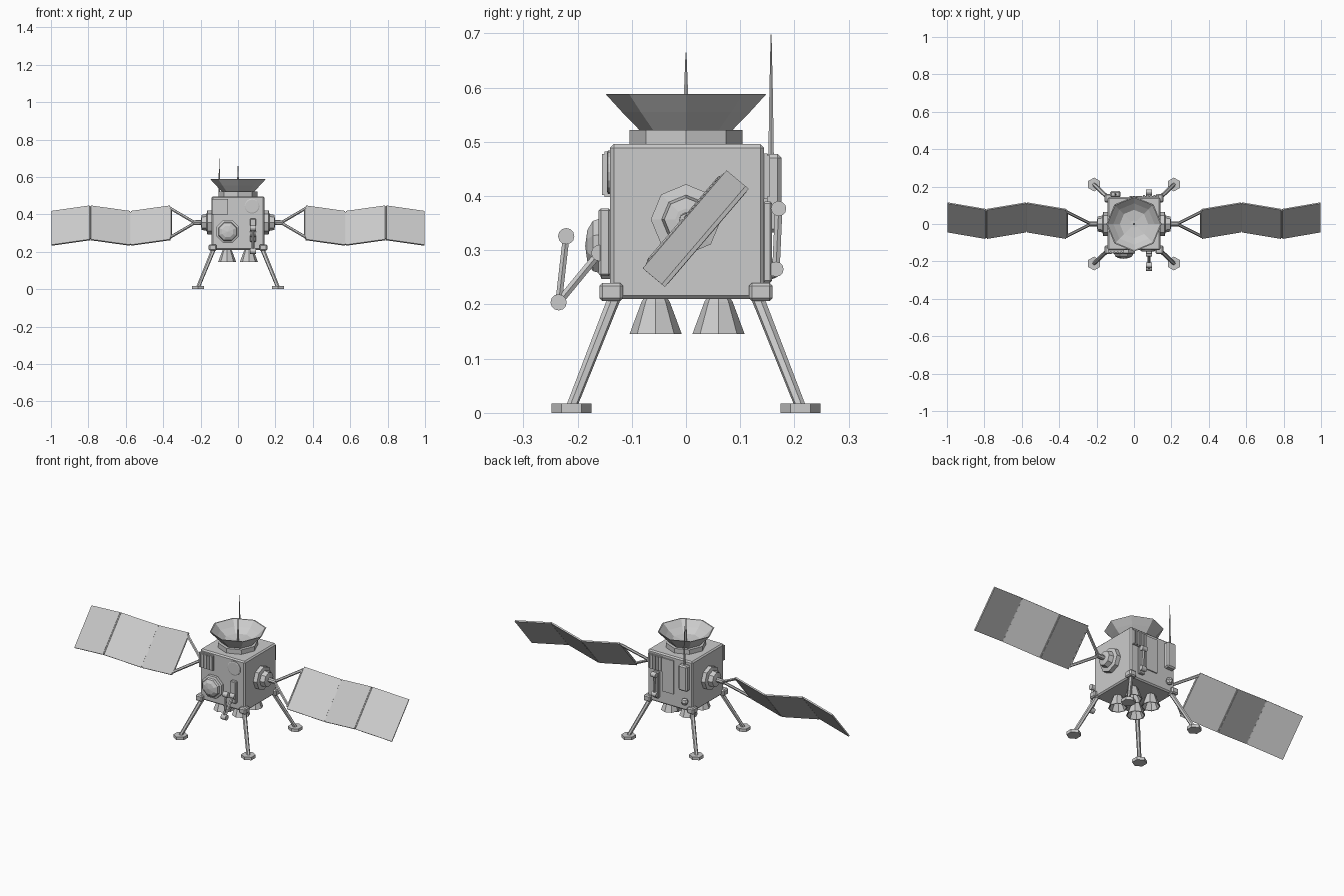
import bpy, bmesh, math
from mathutils import Vector, Matrix

cube = bpy.data.objects.get("Cube")
if cube:
    bpy.data.objects.remove(cube, do_unlink=True)

grey = bpy.data.materials.new("light grey")
grey.use_nodes = True
grey.diffuse_color = (0.6, 0.6, 0.6, 1)
grey.node_tree.nodes["Principled BSDF"].inputs["Base Color"].default_value = (0.6, 0.6, 0.6, 1)


def finish(name, bm):
    bmesh.ops.remove_doubles(bm, verts=bm.verts, dist=1e-5)
    bmesh.ops.recalc_face_normals(bm, faces=bm.faces)
    mesh = bpy.data.meshes.new(name)
    bm.to_mesh(mesh)
    bm.free()
    mesh.materials.append(grey)
    ob = bpy.data.objects.new(name, mesh)
    bpy.context.scene.collection.objects.link(ob)
    return ob


def box(name, center, size, axes=None, bevel=0):
    """Box with optional own axes and bevelled edges."""
    bm = bmesh.new()
    m = Matrix.Translation(center) @ (axes or Matrix()) @ Matrix.Diagonal((*size, 1))
    bmesh.ops.create_cube(bm, size=1, matrix=m)
    if bevel:
        bmesh.ops.bevel(bm, geom=bm.edges[:], offset=bevel, segments=1, affect='EDGES')
    return finish(name, bm)


def lathe(name, profile, loc=(0, 0, 0), axis=(0, 0, 1), sides=8, phase=0):
    """Turn (radius, height) points about an axis; open ends are capped."""
    bm = bmesh.new()
    m = Matrix.Translation(loc) @ Vector(axis).to_track_quat('Z', 'Y').to_matrix().to_4x4()
    rings = []
    for r, h in profile:
        r = max(r, 0.0002)
        angles = [phase + math.tau * i / sides for i in range(sides)]
        rings.append([bm.verts.new(m @ Vector((r * math.cos(a), r * math.sin(a), h))) for a in angles])
    for a, b in zip(rings, rings[1:]):
        for i in range(sides):
            j = (i + 1) % sides
            bm.faces.new((a[i], a[j], b[j], b[i]))
    bm.faces.new(rings[0][::-1])
    bm.faces.new(rings[-1])
    return finish(name, bm)


def rod(name, a, b, r, sides=6, r_end=None):
    a, b = Vector(a), Vector(b)
    return lathe(name, [(r, 0), (r if r_end is None else r_end, (b - a).length)], a, b - a, sides)


def grille(name, x, z, side):
    """Vent frame with vertical slats on the front (-1) or back (1)."""
    box(name + "_plate", (x, side * 0.145, z), (0.086, 0.01, 0.084))
    for i in range(5):
        box(name + "_slat", (x - 0.036 + i * 0.018, side * 0.149, z), (0.01, 0.012, 0.076))


# Body
box("body", (0, 0.002, 0.353), (0.282, 0.284, 0.286), bevel=0.007)

# Dish with its base and feed spike
lathe("dish_base", [(0.104, 0.494), (0.104, 0.522)])
lathe("dish", [(0.02, 0.521), (0.085, 0.521), (0.118, 0.555), (0.148, 0.588),
               (0.142, 0.588), (0.11, 0.557), (0.076, 0.532), (0.02, 0.526)])
lathe("dish_feed", [(0.006, 0.525), (0.004, 0.6), (0.001, 0.665)], sides=6)

# Legs, corner brackets and feet
for sx in (-1, 1):
    for sy in (-1, 1):
        box("leg_bracket", (sx * 0.136, sy * 0.138, 0.223), (0.042, 0.044, 0.034), bevel=0.006)
        rod("leg", (sx * 0.13, sy * 0.131, 0.215), (sx * 0.213, sy * 0.211, 0.012), 0.012, 6, 0.01)
        lathe("foot", [(0.037, 0), (0.037, 0.017)], (sx * 0.213, sy * 0.211, 0), sides=6, phase=math.pi / 2)
        # Hollow engine nozzles
        lathe("nozzle", [(0.02, 0.215), (0.026, 0.205), (0.048, 0.146), (0.043, 0.146), (0.018, 0.2)],
              (sx * 0.058, sy * 0.058 + 0.002, 0))

# Wings: hub, forked strut and three zigzag panels on each side
span = Vector((0, 0.65, 0.76))
fold_x = (0.36, 0.575, 0.79, 1.0)
for s in (-1, 1):
    lathe("wing_hub", [(0.065, 0), (0.065, 0.026), (0.045, 0.03), (0.04, 0.056), (0.02, 0.06)],
          (s * 0.138, 0, 0.357), (s, 0, 0))
    rod("wing_axle", (s * 0.19, 0, 0.357), (s * 0.24, 0, 0.355), 0.013, 8)
    folds = [Vector((s * x, 0.036 * (i % 2), 0.355 - 0.03 * (i % 2))) for i, x in enumerate(fold_x)]
    for k in (-1, 1):
        rod("wing_strut", (s * 0.23, 0, 0.355), folds[0] + span * 0.1 * k, 0.008)
    rod("wing_edge_bar", folds[0] - span * 0.108, folds[0] + span * 0.108, 0.006)
    for a, b in zip(folds, folds[1:]):
        d = (b - a).normalized()
        axes = Matrix((d, span.normalized(), d.cross(span).normalized())).transposed().to_4x4()
        box("solar_panel", (a + b) / 2, ((b - a).length - 0.006, 0.238, 0.008), axes)
    for f in folds[1:-1]:
        rod("panel_hinge", f - span * 0.112, f + span * 0.112, 0.0045)

# Front: vent, round hatch and sensor dome
grille("front_vent", -0.096, 0.44, -1)
lathe("front_hatch", [(0.04, 0), (0.04, 0.006), (0.035, 0.008)], (0.075, -0.138, 0.444), (0, -1, 0), 16)
lathe("sensor_dome", [(0.066, 0), (0.066, 0.018), (0.054, 0.022), (0.05, 0.034),
                      (0.032, 0.044), (0, 0.048)],
      (-0.055, -0.138, 0.308), (0, -1, 0), 8, math.pi / 8)

# Front folding arm
ax = 0.08
box("arm_mount", (ax, -0.15, 0.315), (0.034, 0.022, 0.125), bevel=0.004)
shoulder, elbow, wrist = (ax, -0.16, 0.295), (ax, -0.235, 0.204), (ax, -0.221, 0.326)
rod("arm_upper", shoulder, elbow, 0.008)
rod("arm_lower", elbow, wrist, 0.007)
for p in (shoulder, elbow, wrist):
    lathe("arm_joint", [(0.015, -0.015), (0.015, 0.015)], p, (1, 0, 0), 12)

# Back: vent, stowed arm and thin plates
grille("back_vent", 0.09, 0.437, 1)
box("back_arm_mount", (ax, 0.15, 0.315), (0.034, 0.018, 0.15), bevel=0.004)
top, low = (ax, 0.171, 0.377), (ax, 0.166, 0.265)
rod("back_arm", top, low, 0.008)
for p in (top, low):
    lathe("back_arm_joint", [(0.014, -0.015), (0.014, 0.015)], p, (1, 0, 0), 12)
box("back_plate", (0.01, 0.146, 0.38), (0.07, 0.008, 0.19))

# Back equipment box, ball and tall spike
box("antenna_box", (-0.1, 0.159, 0.405), (0.055, 0.034, 0.145), bevel=0.007)
lathe("antenna_spike", [(0.006, 0.46), (0.004, 0.58), (0.001, 0.698)], (-0.1, 0.157, 0), sides=6)
lathe("back_ball", [(0, -0.02), (0.014, -0.014), (0.02, 0), (0.014, 0.014), (0, 0.02)],
      (-0.1, 0.155, 0.265))
